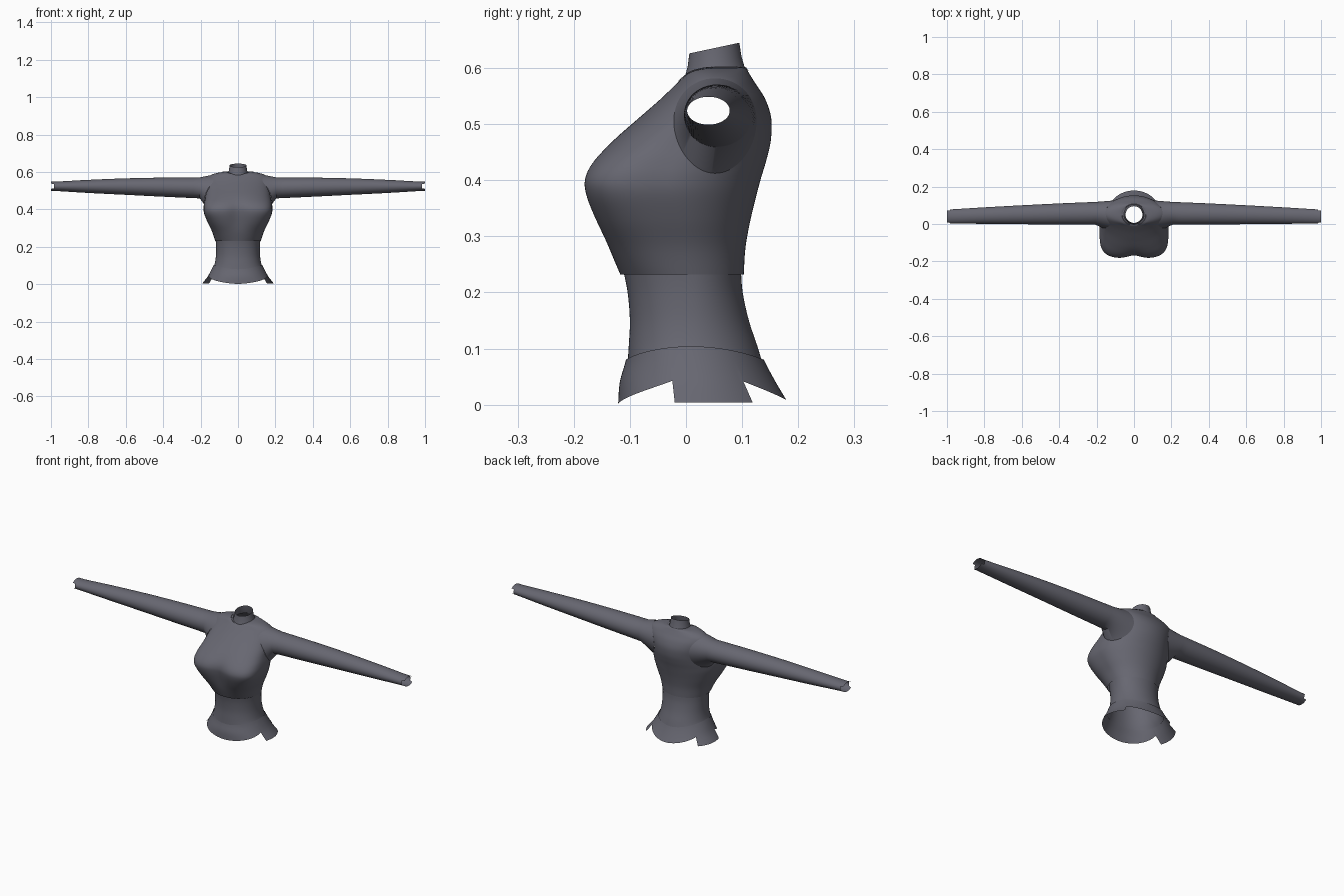
import bpy, bmesh, math
from mathutils import Vector
from mathutils.bvhtree import BVHTree

if "Cube" in bpy.data.objects:
    bpy.data.objects.remove(bpy.data.objects["Cube"])

cloth = bpy.data.materials.new("slate_grey_cloth")
cloth.diffuse_color = (0.135, 0.135, 0.165, 1)
cloth.use_nodes = True
cloth.node_tree.nodes["Principled BSDF"].inputs["Base Color"].default_value = cloth.diffuse_color
TAU = 2 * math.pi


def resample(rows, steps):
    """Smooth (Catmull-Rom) interpolation of a short table of rows."""
    out = []
    for i in range(len(rows) - 1):
        p0, p1 = rows[max(i - 1, 0)], rows[i]
        p2, p3 = rows[i + 1], rows[min(i + 2, len(rows) - 1)]
        for k in range(steps):
            t = k / steps
            out.append([0.5 * (2 * b + (c - a) * t + (2 * a - 5 * b + 4 * c - d) * t * t
                               + (3 * b - a - 3 * c + d) * t ** 3)
                        for a, b, c, d in zip(p0, p1, p2, p3)])
    return out + [list(rows[-1])]


def section(a, w, yf, yb, yc, n=2.0):
    """Point on a body cross-section: squarer front, elliptical back."""
    c, s = math.cos(a), math.sin(a)
    d, e = (yc - yf, n) if s < 0 else (yb - yc, 2.0)
    r = (abs(c / w) ** e + abs(s / d) ** e) ** (-1 / e)
    return r * c, yc + r * s


def loft(rings):
    bm = bmesh.new()
    vs = [[bm.verts.new(p) for p in ring] for ring in rings]
    m = len(rings[0])
    for lo, hi in zip(vs, vs[1:]):
        for j in range(m):
            k = (j + 1) % m
            bm.faces.new((lo[j], lo[k], hi[k], hi[j]))
    return bm


def finish(bm, name, mirror=False):
    me = bpy.data.meshes.new(name)
    bm.to_mesh(me)
    bm.free()
    me.materials.append(cloth)
    ob = bpy.data.objects.new(name, me)
    bpy.context.collection.objects.link(ob)
    if mirror:
        ob.modifiers.new("mirror", 'MIRROR').use_bisect_axis[0] = False
    bpy.ops.object.select_all(action='DESELECT')
    ob.select_set(True)
    bpy.context.view_layer.objects.active = ob
    bpy.ops.object.shade_smooth_by_angle(angle=math.radians(45))
    return ob


def angles(n):
    return [TAU * j / n for j in range(n)]


# Bodice: z, half width, front y, back y, centre y, front squareness, cleft, front drop
BODICE = [
    (.232, .122, -.117, .103, .00, 2.2, .000, 0),
    (.280, .138, -.141, .106, -.01, 2.6, .004, 0),
    (.330, .162, -.165, .115, -.02, 3.2, .012, 0),
    (.375, .180, -.181, .126, -.03, 3.7, .016, 0),
    (.405, .184, -.182, .134, -.03, 3.7, .014, 0),
    (.435, .181, -.166, .143, -.02, 3.3, .008, 0),
    (.470, .174, -.132, .151, .00, 2.7, .002, 0),
    (.510, .170, -.085, .152, .03, 2.3, 0, 0),
    (.545, .170, -.045, .141, .05, 2.1, 0, 0),
    (.572, .163, -.017, .124, .055, 2.0, 0, 0),
    (.588, .135, -.006, .114, .053, 2.0, 0, .006),
    (.598, .095, -.003, .108, .052, 2.0, 0, .015),
    (.601, .054, -.001, .104, .051, 2.0, 0, .017),
]
rings = []
for z, w, yf, yb, yc, n, cleft, drop in resample(BODICE, 5):
    ring = []
    for a in angles(120):
        x, y = section(a, w, yf, yb, yc, n)
        s = max(0, -math.sin(a))
        y += cleft * s * math.exp(-(x / .05) ** 2)
        ring.append(Vector((x, y, z - drop * s * s)))
    rings.append(ring)
bm = loft(rings)
tree = BVHTree.FromBMesh(bm)


def armhole(a, k=1.0):
    """Egg-shaped armhole outline, narrower at the bottom, as (y, z)."""
    s = math.sin(a)
    return .052 + .072 * k * math.cos(a) * (1 + .1 * s), .497 + .083 * k * s


def on_side(y, z, side=1):
    hit = tree.ray_cast(Vector((side, y, z)), Vector((-side, 0, 0)))[0]
    return hit if hit and hit.x * side > .05 else Vector((.14 * side, y, z))


# Open the armholes and fit their edges to the outline
holes = []
for f in bm.faces:
    p = f.calc_center_median()
    if abs(p.x) > .08 and ((p.y - .052) / .072) ** 2 + ((p.z - .497) / .083) ** 2 < 1:
        holes.append(f)
bmesh.ops.delete(bm, geom=holes, context='FACES')
for v in bm.verts:
    if v.is_boundary and abs(v.co.x) > .08 and .38 < v.co.z < .594:
        a = math.atan2((v.co.z - .497) / .083, (v.co.y - .052) / .072)
        v.co = on_side(*armhole(a), 1 if v.co.x > 0 else -1)
finish(bm, "bodice")

# Sleeves: x, y range, z range, running out from the armhole
SLEEVE = [
    (.205, -.004, .118, .459, .571), (.40, -.003, .110, .468, .570),
    (.60, -.001, .100, .478, .566), (.80, .001, .089, .488, .558),
    (.965, .002, .079, .498, .549), (1.0, .002, .078, .499, .549),
]
root = []
for a in angles(64):
    p = on_side(*armhole(a, 1.02))
    root.append(p + Vector((.002, 0, 0)))
rings = [root]
for i, (x, y0, y1, z0, z1) in enumerate(resample(SLEEVE, 4)):
    rings.append([Vector((x, (y0 + y1) / 2 + (y1 - y0) / 2 * math.cos(a),
                          (z0 + z1) / 2 + (z1 - z0) / 2 * math.sin(a)))
                  for a in angles(64)])
for a, p in zip(angles(64), rings[-1]):  # slits in the cuff
    if abs(math.sin(a)) < .5:
        p.x = .985
for r in rings[-4:-1]:
    for p in r:
        p.x = min(p.x, .984)
rings = rings[:-4] + rings[-2:]
finish(loft(rings), "sleeves", mirror=True)

# Collar with a thin yoke lying on the shoulders
rings = []
for k in (0, .33, .67):
    ring = []
    for a in angles(64):
        x, y = section(a, .085 - .030 * k, -.017 + .015 * k, .112 - .007 * k, .05)
        hit = tree.ray_cast(Vector((x, y, 1)), Vector((0, 0, -1)))[0]
        ring.append(Vector((x, y, (hit.z if hit and hit.z > .5 else .585) + .002)))
    rings.append(ring)
for w, yf, yb, zf, zb in ((.054, -.002, .105, .584, .600), (.048, .003, .099, .603, .620),
                          (.045, .006, .095, .626, .645)):
    ring = []
    for a in angles(64):
        x, y = section(a, w, yf, yb, .05)
        ring.append(Vector((x, y, zf + (zb - zf) * (y - yf) / (yb - yf))))
    rings.append(ring)
finish(loft(rings), "collar")

# Waist band: z, half width, front y, back y
WAIST = [(.075, .139, -.104, .136), (.105, .126, -.102, .127), (.15, .118, -.100, .112),
         (.20, .117, -.104, .101), (.24, .120, -.112, .098)]
finish(loft([[Vector((*section(a, w, yf, yb, .01, 2.2), z)) for a in angles(96)]
             for z, w, yf, yb in resample(WAIST, 4)]), "waist")

# Flared peplum with arched front and back panels and square side panels
FLARE = resample([(0, .195, -.121, .184), (.04, .163, -.118, .160),
                  (.08, .141, -.107, .139), (.11, .127, -.104, .129)], 10)


def flare(z):
    for lo, hi in zip(FLARE, FLARE[1:]):
        if z <= hi[0]:
            t = (z - lo[0]) / (hi[0] - lo[0])
            return [a + (b - a) * t for a, b in zip(lo, hi)][1:]
    return FLARE[-1][1:]


def hem(a):
    d = math.degrees(math.asin(max(-1, min(1, math.sin(a)))))
    if d < -15.5:
        return .002 + .042 * ((90 + d) / 75) ** 1.8
    if d > 30.5:
        return .008 + .035 * ((90 - d) / 60) ** 1.8
    return .004


rings = []
for i in range(9):
    ring = []
    for a in angles(240):
        top = .104 - .024 * math.sin(a) ** 2
        z = hem(a) + (top - hem(a)) * i / 8
        x, y = section(a, *flare(z), .03 - .02 * z / .1, 2.2)
        ring.append(Vector((x, y, z)))
    rings.append(ring)
finish(loft(rings), "peplum")
